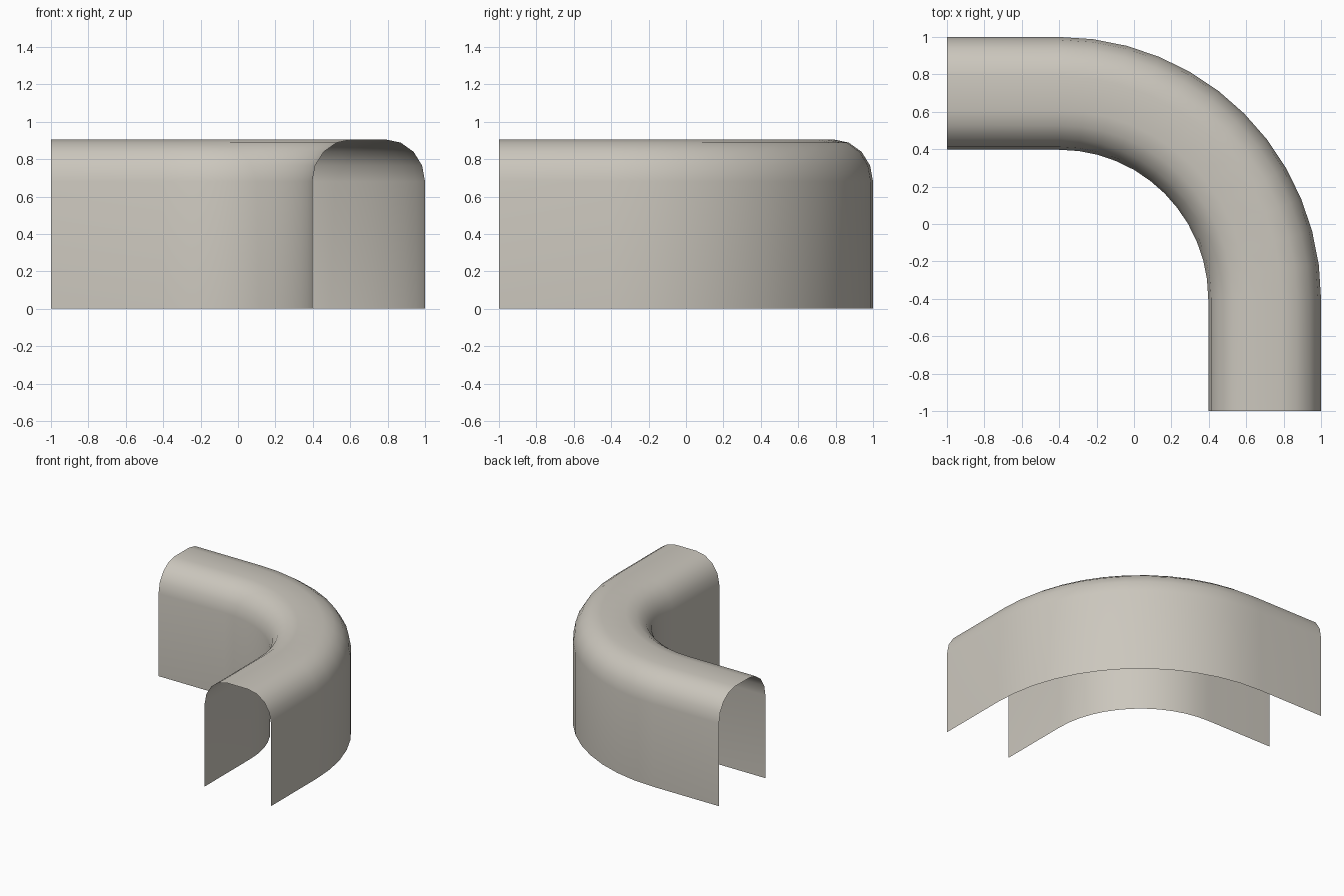
import bpy, bmesh
from math import sin, cos, pi, radians
from mathutils import Vector

cube = bpy.data.objects.get("Cube")
if cube:
    bpy.data.objects.remove(cube)

INNER, OUTER = 0.797, 1.4       # wall radii about the bend centre
HEIGHT, SPRING = 0.905, 0.68    # crown height, top of the straight walls
CORNER = 0.21                   # width of each rounded shoulder
CENTRE = Vector((-0.4, -0.4, 0))
BEND_STEPS, CORNER_STEPS = 12, 4

# Warm grey shell material
mat = bpy.data.materials.new("warm_grey")
mat.use_nodes = True
colour = (0.60, 0.57, 0.51, 1)
mat.diffuse_color = colour
bsdf = mat.node_tree.nodes["Principled BSDF"]
bsdf.inputs["Base Color"].default_value = colour
bsdf.inputs["Roughness"].default_value = 0.8

# Open arch cross-section: outer wall, two rounded shoulders, inner wall
turns = [i * pi / 2 / CORNER_STEPS for i in range(CORNER_STEPS + 1)]
rise = HEIGHT - SPRING
outer_half = [(OUTER, 0)] + [
    (OUTER - CORNER * (1 - cos(a)), SPRING + rise * sin(a)) for a in turns]
inner_half = [(INNER + OUTER - r, z) for r, z in reversed(outer_half)]
profile = outer_half + inner_half

# Stations along the path: straight run, quarter bend, straight run
stations = [(0, Vector((0, -0.6, 0)))]
stations += [(radians(90 * i / BEND_STEPS), Vector()) for i in range(BEND_STEPS + 1)]
stations += [(pi / 2, Vector((-0.6, 0, 0)))]

# Sweep the section along the path
bm = bmesh.new()
rings = []
for angle, shift in stations:
    out = Vector((cos(angle), sin(angle), 0))
    rings.append([bm.verts.new(CENTRE + shift + out * r + Vector((0, 0, z)))
                  for r, z in profile])
for a, b in zip(rings, rings[1:]):
    for i in range(len(profile) - 1):
        bm.faces.new((a[i], b[i], b[i + 1], a[i + 1]))

mesh = bpy.data.meshes.new("curved_arch_shell")
bm.to_mesh(mesh)
bm.free()
mesh.materials.append(mat)
shell = bpy.data.objects.new("curved_arch_shell", mesh)
bpy.context.collection.objects.link(shell)

# Smooth shading over the whole sheet
bpy.context.view_layer.objects.active = shell
shell.select_set(True)
bpy.ops.object.shade_smooth_by_angle(angle=radians(40))
